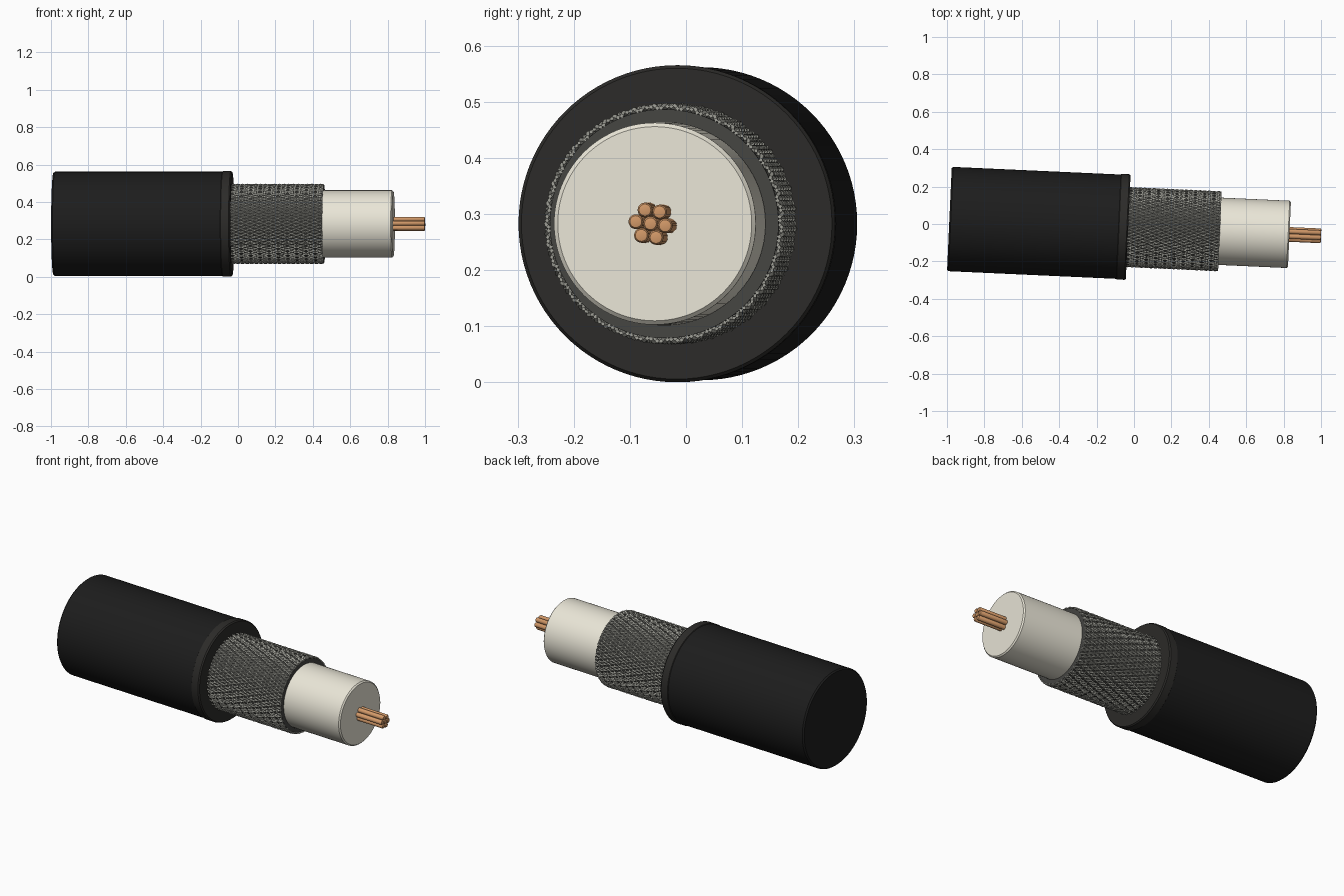
import bpy, math
from mathutils import Matrix

if "Cube" in bpy.data.objects:
    bpy.data.objects.remove(bpy.data.objects["Cube"])

# Cable axis: slightly turned about z, local x runs along the cable
TILT = math.radians(-2.6)
AXIS = Matrix.Translation((0, -0.018, 0.2825)) @ Matrix.Rotation(TILT, 4, 'Z')


def material(name, rgb):
    m = bpy.data.materials.new(name)
    m.diffuse_color = (*rgb, 1)
    m.use_nodes = True
    m.node_tree.nodes["Principled BSDF"].inputs["Base Color"].default_value = m.diffuse_color
    return m


BLACK = material("black_rubber", (0.012, 0.012, 0.012))
DARK = material("dark_rubber", (0.025, 0.024, 0.022))
FOIL = material("dark_foil", (0.06, 0.06, 0.055))
STEEL = material("tinned_wire", (0.36, 0.36, 0.32))
CREAM = material("cream_plastic", (0.82, 0.79, 0.68))
COPPER = material("copper", (0.65, 0.32, 0.14))


def make(name, verts, faces, mat):
    me = bpy.data.meshes.new(name)
    me.from_pydata(verts, [], faces)
    ob = bpy.data.objects.new(name, me)
    bpy.context.collection.objects.link(ob)
    me.materials.append(mat)
    ob.matrix_world = AXIS
    bpy.ops.object.select_all(action='DESELECT')
    ob.select_set(True)
    bpy.context.view_layer.objects.active = ob
    bpy.ops.object.shade_smooth_by_angle(angle=math.radians(35))
    return ob


def lathe(name, profile, mat, sides=96, centre=(0, 0), loop=False):
    """Spin (x, radius) points round the cable; ends capped unless the profile loops."""
    verts, faces = [], []
    n = len(profile)
    for x, r in profile:
        for j in range(sides):
            a = 2 * math.pi * j / sides
            verts.append((x, centre[0] + r * math.cos(a), centre[1] + r * math.sin(a)))
    for i in range(n if loop else n - 1):
        p, q = i * sides, (i + 1) % n * sides
        for j in range(sides):
            k = (j + 1) % sides
            faces.append((p + j, p + k, q + k, q + j))
    if not loop:
        faces.append(tuple(reversed(range(sides))))
        faces.append(tuple((n - 1) * sides + j for j in range(sides)))
    return make(name, verts, faces, mat)


# Outer jacket, and the slightly wider collar at its cut end
lathe("jacket", [(-0.988, 0.272), (-0.980, 0.279), (-0.04, 0.279)], BLACK)
lathe("jacket_collar", [(-0.086, 0.275), (-0.080, 0.2825), (-0.038, 0.2825), (-0.031, 0.277),
                        (-0.031, 0.205), (-0.086, 0.205)], DARK, loop=True)

# Shield backing and insulating core
lathe("shield_backing", [(-0.06, 0.204), (0.458, 0.204), (0.458, 0.1805), (-0.06, 0.1805)],
      FOIL, loop=True)
lathe("insulation", [(-0.06, 0.18), (0.825, 0.18), (0.832, 0.173)], CREAM)


# Woven shield: two opposing sets of helical wires that pass over and under
def braid(name, sign, count=72, steps=56, x0=-0.05, x1=0.46, turn=0.9, wire=0.0046):
    verts, faces = [], []
    for s in range(count):
        base = len(verts)
        for i in range(steps + 1):
            t = i / steps
            twist = turn * t
            a = 2 * math.pi * s / count + sign * twist
            # crossings fall every pi/count of twist
            r = 0.208 + sign * 0.0035 * math.cos(count * twist + math.pi * s)
            x = x0 + (x1 - x0) * t
            for k in range(4):
                b = math.pi / 2 * k
                rr = r + wire * 0.8 * math.cos(b)
                aa = a + wire * math.sin(b) / r
                verts.append((x, rr * math.cos(aa), rr * math.sin(aa)))
        for i in range(steps):
            for k in range(4):
                p, q = base + i * 4, base + i * 4 + 4
                m = (k + 1) % 4
                faces.append((p + k, q + k, q + m, p + m))
        faces.append((base, base + 1, base + 2, base + 3))
        e = base + steps * 4
        faces.append((e + 3, e + 2, e + 1, e))
    ob = make(name, verts, faces, STEEL)
    for p in ob.data.polygons:
        p.use_smooth = True


braid("braid_wires_left", 1)
braid("braid_wires_right", -1)

# Seven copper strands: one in the middle, six round it
R = 0.0132
for i in range(7):
    a = math.radians(-8 + 60 * i)
    d = 0 if i == 6 else 0.0264
    lathe(f"copper_strand_{i + 1}", [(0.80, R), (0.996, R), (1.0, R * 0.8), (1.001, R * 0.5)],
          COPPER, sides=20, centre=(d * math.cos(a), d * math.sin(a)))
